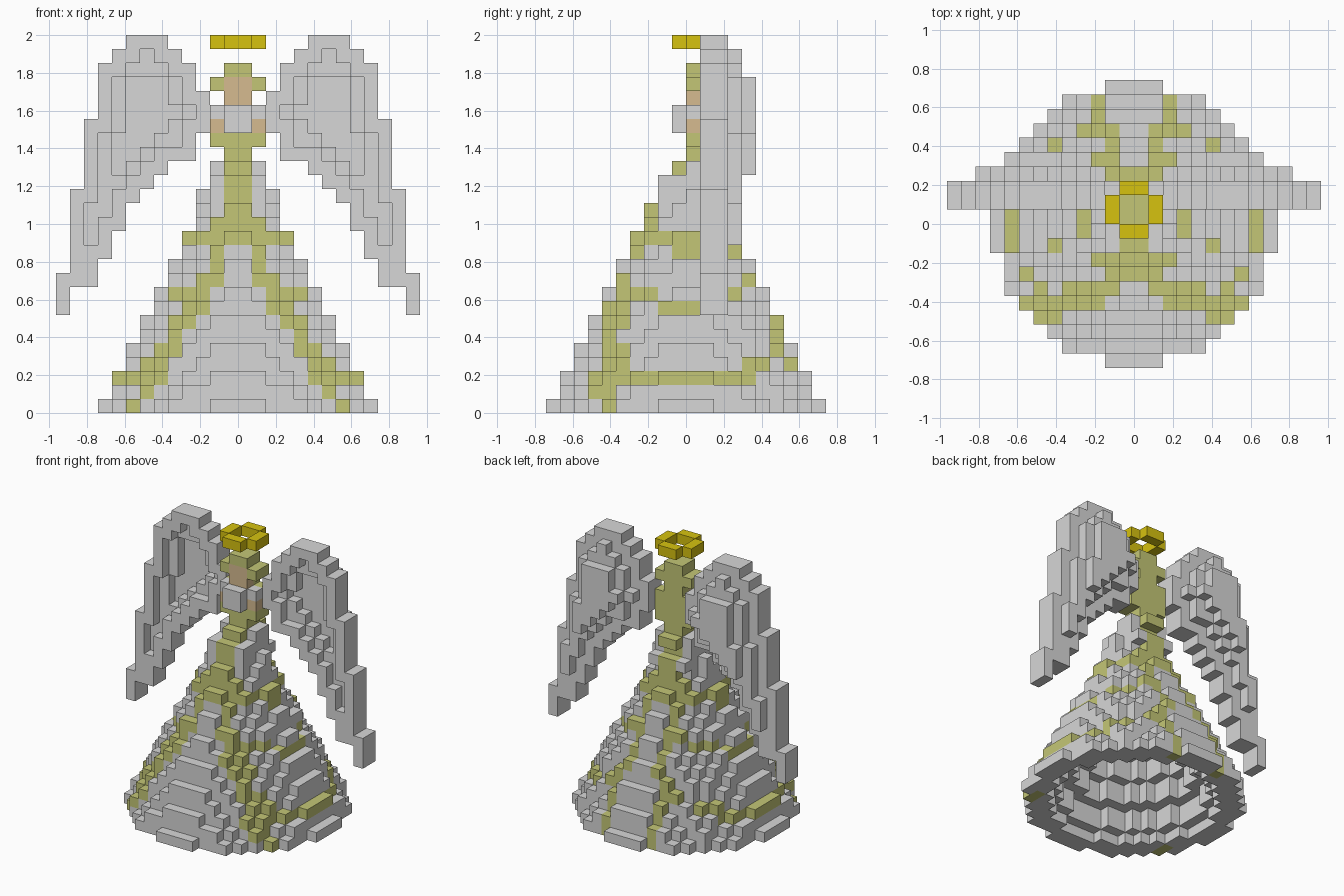
import bpy, bmesh, math
from mathutils import Vector

U = 2 / 27  # block size

cube = bpy.data.objects.get("Cube")
if cube:
    bpy.data.objects.remove(cube)


def material(name, rgb):
    m = bpy.data.materials.new(name)
    m.use_nodes = True
    m.diffuse_color = (*rgb, 1)
    m.node_tree.nodes["Principled BSDF"].inputs["Base Color"].default_value = (*rgb, 1)
    return m


GREY = material("pale grey", (.68, .68, .68))
OLIVE = material("soft olive", (.55, .565, .18))
GOLD = material("gold", (.675, .54, .005))
SKIN = material("skin", (.675, .5, .28))


def build(name, cells):
    """Turn a dictionary of block cell -> material into one outer surface."""
    mats = list(dict.fromkeys(cells.values()))
    bm = bmesh.new()
    for cell, mat in cells.items():
        mid = Vector(cell) + Vector((.5, .5, .5))
        for axis in range(3):
            for sign in (-1, 1):
                near = list(cell)
                near[axis] += sign
                if tuple(near) in cells:
                    continue
                n = Vector((0, 0, 0))
                n[axis] = sign
                a = Vector((0, 0, 0))
                a[(axis + 1) % 3] = .5
                b = n.cross(a)
                corners = (a + b, b - a, -a - b, a - b)
                face = bm.faces.new([bm.verts.new((mid + n / 2 + c) * U) for c in corners])
                face.material_index = mats.index(mat)
    bmesh.ops.remove_doubles(bm, verts=bm.verts, dist=U / 50)
    mesh = bpy.data.meshes.new(name)
    bm.to_mesh(mesh)
    bm.free()
    for mat in mats:
        mesh.materials.append(mat)
    obj = bpy.data.objects.new(name, mesh)
    bpy.context.collection.objects.link(obj)
    return obj


def box(xs, ys, zs, mat):
    return {(x, y, z): mat for x in range(*xs) for y in range(*ys) for z in range(*zs)}


def disc(radius, cy=0):
    span = range(-10, 10)
    return {(x, y) for x in span for y in span
            if math.hypot(x + .5, y + .5 - cy) <= radius}


# Dress: hollow stepped cone with olive stripes and swags
def dress_colour(x, y, k, radius):
    ax, ay = abs(x + .5), abs(y + .5)
    if k > 12:
        return OLIVE if ax < (2 if k == 13 else 1) else GREY
    if k == 12 or (k == 11 and ay < 1):
        return OLIVE
    rise = 1 if ay > radius - 4.1 else 0
    if y < 0:  # front stripes spread toward the corners
        stripe = max(7.3 - .58 * k, 1.5)
        on_stripe = abs(ax - stripe) < .75 and ay > radius * .4
    else:  # back stripes run almost straight down
        stripe = 1.5 if k > 5 else 2.5
        on_stripe = ax == stripe and ay > radius * .4
        if ay > radius * .75:
            rise = 2
    on_swag = ax > stripe and k - rise in (2, 7)
    return OLIVE if on_stripe or on_swag else GREY


dress = {}
for k in range(15):
    r = 9.7 - k / 2
    lining = disc(r - 1)
    for x, y in disc(r) - disc(7.7 - (k + 1) // 2):
        dress[x, y, k] = GREY if (x, y) in lining else dress_colour(x, y, k, r)
for k, r, cy in ((15, 2.55, .5), (16, 2.2, 0), (17, 1.6, 1)):
    for x, y in disc(r, cy):
        dress[x, y, k] = dress_colour(x, y, k, r)
build("dress", dress)

# Bodice and hair column, with side locks
hair = box((-1, 1), (0, 2), (18, 25), OLIVE)
for z in (19, 23):
    hair.update(box((-2, 2), (0, 2), (z, z + 1), OLIVE))
hair.update(box((-2, 2), (1, 2), (20, 22), OLIVE))
face = box((-1, 1), (0, 1), (22, 24), SKIN)
for cell in face:
    hair.pop(cell)
build("bodice_and_hair", hair)
build("face", face)

# Folded arms: sleeves in front, bare elbows at the sides
arms = box((-1, 1), (-1, 0), (20, 22), GREY)
for x in (-2, 1):
    arms[x, 0, 21] = GREY
    arms[x, 0, 20] = SKIN
build("folded_arms", arms)

# Halo: ring without corners
halo = box((-2, 2), (-1, 3), (26, 27), GOLD)
for cell in list(halo):
    if (cell[0] in (-2, 1)) == (cell[1] in (-1, 2)):
        del halo[cell]
build("halo", halo)

# Wings: inner and outer edge of each layer from the tip upward
spans = ((12, 13), (12, 13), (10, 13), (10, 12), (9, 12), (9, 12), (8, 12),
         (8, 12), (7, 12), (6, 11), (5, 11), (3, 11), (3, 11), (2, 11),
         (2, 10), (2, 10), (3, 10), (3, 10), (4, 9), (5, 8))
outline = {(x, k + 7) for k, (a, b) in enumerate(spans) for x in range(a, b)}
near = (-1, 0, 1)
hollow = {(x, z) for x, z in outline
          if all((x + i, z + j) in outline for i in near for j in near)}
deep = {(x, z) for x, z in hollow if z < 24
        and all((x + i, z + j) in hollow for i in near for j in near if i * j == 0)}

for side, name in ((1, "left_wing"), (-1, "right_wing")):
    wing = {}
    for x, z in outline:
        back = 1 + ((x, z) in hollow) + ((x, z) in deep)
        column = x if side > 0 else -1 - x
        for y in (back, back + 1):
            wing[column, y, z] = GREY
    build(name, wing)
